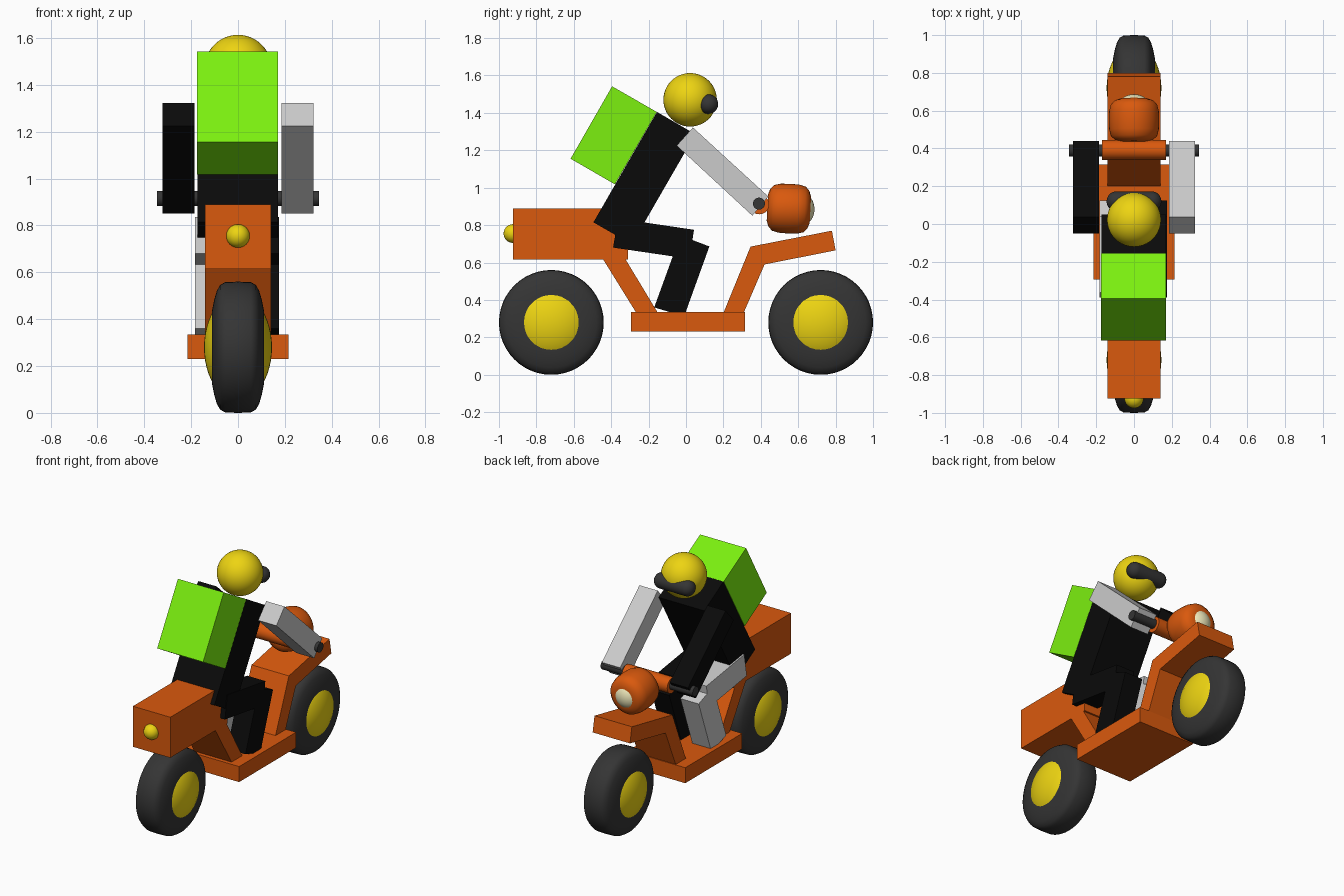
import bpy, bmesh, math
from mathutils import Matrix, Vector

if "Cube" in bpy.data.objects:
    bpy.data.objects.remove(bpy.data.objects["Cube"])


def material(name, rgb):
    m = bpy.data.materials.new(name)
    m.diffuse_color = (*rgb, 1)
    m.use_nodes = True
    m.node_tree.nodes["Principled BSDF"].inputs["Base Color"].default_value = m.diffuse_color
    return m


ORANGE = material("orange", (0.70, 0.10, 0.004))
YELLOW = material("yellow", (0.85, 0.66, 0.006))
GREEN = material("green", (0.20, 0.87, 0.005))
BLACK = material("black", (0.003, 0.003, 0.003))
RUBBER = material("rubber", (0.035, 0.035, 0.035))
LENS = material("lens", (0.87, 0.82, 0.50))


def finish(bm, name, mat, smooth=None):
    bmesh.ops.recalc_face_normals(bm, faces=bm.faces)
    me = bpy.data.meshes.new(name)
    bm.to_mesh(me)
    bm.free()
    ob = bpy.data.objects.new(name, me)
    bpy.context.collection.objects.link(ob)
    if mat:
        me.materials.append(mat)
    if smooth:
        bpy.ops.object.select_all(action='DESELECT')
        ob.select_set(True)
        bpy.context.view_layer.objects.active = ob
        bpy.ops.object.shade_smooth_by_angle(angle=math.radians(smooth))
    return ob


def prism(name, pts, x0, x1, mat=None):
    """Side profile of (y, z) points, extruded from x0 to x1."""
    bm = bmesh.new()
    f = bm.faces.new([bm.verts.new((x0, y, z)) for y, z in pts])
    ext = bmesh.ops.extrude_face_region(bm, geom=[f])["geom"]
    bmesh.ops.translate(bm, vec=(x1 - x0, 0, 0),
                        verts=[v for v in ext if isinstance(v, bmesh.types.BMVert)])
    return finish(bm, name, mat)


def lathe(name, profile, loc, mat, rot=None, smooth=40, steps=48):
    """Profile of (along, radius) points spun around the x axis, then placed."""
    bm = bmesh.new()
    vs = [bm.verts.new((a, 0, r)) for a, r in profile]
    es = [bm.edges.new(p) for p in zip(vs, vs[1:])]
    bmesh.ops.spin(bm, geom=vs + es, cent=(0, 0, 0), axis=(1, 0, 0),
                   angle=math.tau, steps=steps)
    bmesh.ops.remove_doubles(bm, verts=bm.verts, dist=1e-5)
    m = Matrix.Translation(loc) @ (rot or Matrix())
    bmesh.ops.transform(bm, matrix=m, verts=bm.verts)
    return finish(bm, name, mat, smooth)


def ball(name, loc, radii, mat):
    bm = bmesh.new()
    bmesh.ops.create_uvsphere(
        bm, u_segments=40, v_segments=24, radius=1,
        matrix=Matrix.Translation(loc) @ Matrix.Diagonal((*radii, 1)))
    return finish(bm, name, mat, 60)


def rod(name, half, r, loc, mat):
    return lathe(name, [(-half, 0), (-half, r), (half, r), (half, 0)], loc, mat)


# Wheels: rounded tyre with a bulging hub
half_tyre = [(0.0, 0.28), (0.055, 0.278), (0.076, 0.266), (0.09, 0.242),
             (0.101, 0.205), (0.11, 0.16), (0.111, 0.11), (0.1, 0)]
tyre = [(-a, r) for a, r in reversed(half_tyre[1:])] + half_tyre
for end, y in (("front", 0.72), ("rear", -0.72)):
    lathe(end + "_tyre", tyre, (0, y, 0.28), RUBBER)
    ball(end + "_hub", (0, y, 0.28), (0.145, 0.227, 0.227), YELLOW)

# Scooter body
prism("rear_body", [(-0.925, 0.615), (-0.31, 0.615), (-0.31, 0.89), (-0.925, 0.89)],
      -0.14, 0.14, ORANGE)
prism("rear_strut", [(-0.445, 0.62), (-0.265, 0.33), (-0.15, 0.33), (-0.325, 0.62)],
      -0.14, 0.14, ORANGE)
prism("footboard", [(-0.295, 0.23), (0.315, 0.23), (0.315, 0.335), (-0.295, 0.335)],
      -0.215, 0.215, ORANGE)
prism("front_shield", [(0.2, 0.33), (0.308, 0.33), (0.42, 0.59), (0.8, 0.665),
                       (0.78, 0.77), (0.345, 0.685)], -0.14, 0.14, ORANGE)
ball("tail_light", (0, -0.925, 0.755), (0.05, 0.05, 0.05), YELLOW)

# Handlebar and grips
rod("handlebar", 0.17, 0.052, (0, 0.392, 0.91), ORANGE)
for side, s in (("right", 1), ("left", -1)):
    rod(side + "_grip", 0.09, 0.032, (s * 0.255, 0.39, 0.915), RUBBER)

# Headlamp: barrel pointing along +y, slightly tilted down
tilt = Matrix.Rotation(math.radians(-3), 4, 'X') @ Matrix.Rotation(math.pi / 2, 4, 'Z')
barrel = [(0.0, 0.133), (0.05, 0.131), (0.085, 0.122), (0.105, 0.1), (0.115, 0.07), (0.116, 0)]
lathe("headlamp", [(-a, r) for a, r in reversed(barrel[1:])] + barrel,
      (0, 0.55, 0.888), ORANGE, tilt, 60)
ball("headlamp_lens", (0, 0.62, 0.885), (0.085, 0.067, 0.085), LENS)

# Rider: torso, arms, legs; grey and black swap sides
prism("torso", [(-0.495, 0.815), (-0.29, 0.697), (0.05, 1.286), (-0.155, 1.405)],
      -0.172, 0.17, BLACK)
arm = [(-0.05, 1.225), (0.355, 0.85), (0.44, 0.953), (0.037, 1.322)]
thigh = [(-0.39, 0.68), (0.018, 0.62), (0.043, 0.775), (-0.363, 0.835)]
shin = [(-0.17, 0.36), (-0.01, 0.312), (0.125, 0.686), (-0.03, 0.745)]
for side, s, arm_mat, leg_mat, leg_x in (("right", 1, None, BLACK, 0.175),
                                         ("left", -1, BLACK, None, 0.183)):
    prism(side + "_arm", arm, s * 0.186, s * 0.323, arm_mat)
    prism(side + "_thigh", thigh, s * (leg_x - 0.137), s * leg_x, leg_mat)
    prism(side + "_shin", shin, s * (leg_x - 0.137), s * leg_x, leg_mat)

# Helmet with a rounded visor bar
ball("helmet", (0, 0.022, 1.47), (0.143, 0.143, 0.143), YELLOW)
cap = [(0.095 + 0.05 * math.sin(t), 0.052 * math.cos(t))
       for t in [i * math.pi / 16 for i in range(8)]] + [(0.145, 0)]
lathe("visor", [(-a, r) for a, r in reversed(cap)] + cap, (0, 0.12, 1.447), RUBBER, smooth=60)

# Delivery box on the back
prism("backpack", [(-0.617, 1.155), (-0.38, 1.018), (-0.156, 1.405), (-0.395, 1.542)],
      -0.174, 0.17, GREEN)
